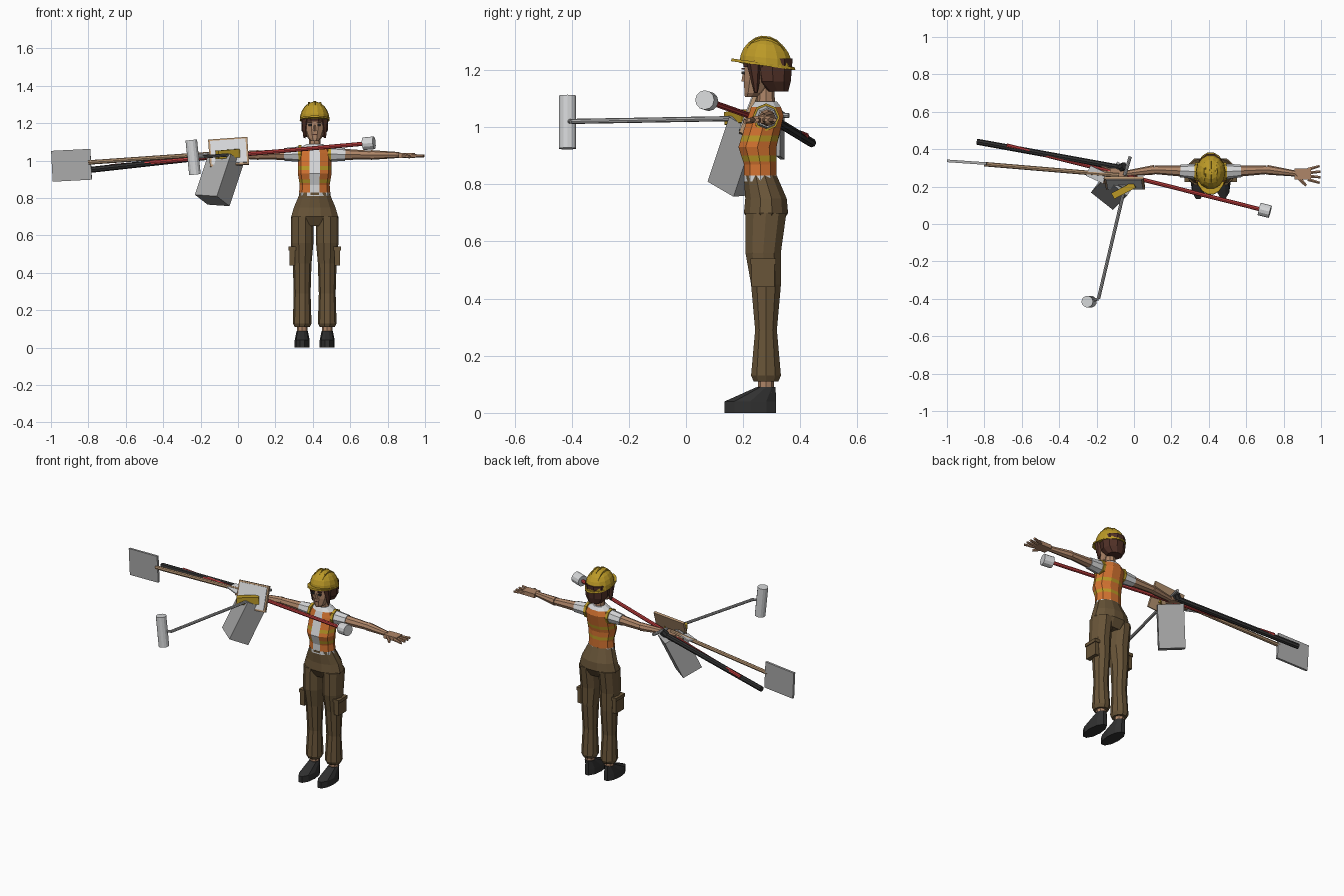
import bpy, bmesh, math
from mathutils import Vector, Matrix, Euler

if "Cube" in bpy.data.objects:
    bpy.data.objects.remove(bpy.data.objects["Cube"], do_unlink=True)

# Centre line of the standing worker
CENTRE_X, CENTRE_Y = .41, .28


def colour(name, red, green, blue):
    material = bpy.data.materials.new(name)
    material.use_nodes = True
    material.diffuse_color = (red, green, blue, 1)
    shader = material.node_tree.nodes["Principled BSDF"]
    shader.inputs["Base Color"].default_value = (red, green, blue, 1)
    return material


yellow = colour("safety_yellow", .5, .32, .02)
brown = colour("hair_brown", .08, .03, .02)
skin = colour("skin", .43, .24, .14)
orange = colour("vest_orange", .65, .17, .03)
pale = colour("pale_grey", .66, .67, .68)
cloth = colour("trouser_brown", .14, .09, .04)
charcoal = colour("charcoal", .03, .03, .03)
red = colour("handle_red", .55, .05, .05)
wood = colour("wood", .47, .3, .17)
steel = colour("steel_grey", .4, .4, .4)


def finish(name, bm, *materials):
    bmesh.ops.recalc_face_normals(bm, faces=bm.faces)
    mesh = bpy.data.meshes.new(name)
    bm.to_mesh(mesh)
    bm.free()
    for material in materials:
        mesh.materials.append(material)
    bpy.context.collection.objects.link(bpy.data.objects.new(name, mesh))


def body(across, forward, height, side=1):
    """Point measured from the worker's centre line; side mirrors it."""
    return Vector((CENTRE_X + side * across, CENTRE_Y - forward, height))


def loft(name, rings, *materials, across=0, sides=10, tilt=0, cuts=(), rule=None):
    """Skin elliptical rings of (height, half width, half depth, forward shift)."""
    bm = bmesh.new()
    loops = []
    for height, width, depth, forward in rings:
        loop = []
        for i in range(sides):
            angle = math.tau * (i + .5) / sides
            x, ahead = width * math.sin(angle), depth * math.cos(angle)
            loop.append(bm.verts.new(body(across + x, forward + ahead, height + tilt * ahead)))
        loops.append(loop)
    for lower, upper in zip(loops, loops[1:]):
        for i in range(sides):
            bm.faces.new((lower[i - 1], lower[i], upper[i], upper[i - 1]))
    bm.faces.new(loops[0])
    bm.faces.new(loops[-1])
    for height in cuts:
        bmesh.ops.bisect_plane(bm, geom=bm.verts[:] + bm.edges[:] + bm.faces[:],
                               plane_co=(0, 0, height), plane_no=(0, 0, 1))
    if rule:
        for face in bm.faces:
            face.material_index = rule(face.calc_center_median())
    finish(name, bm, *materials)


def rod(name, start, end, radius, material, end_radius=None, sides=8):
    start, end = Vector(start), Vector(end)
    span = end - start
    turn = span.to_track_quat("Z", "Y").to_matrix().to_4x4()
    bm = bmesh.new()
    bmesh.ops.create_cone(bm, cap_ends=True, segments=sides, radius1=radius,
                          radius2=end_radius or radius, depth=span.length,
                          matrix=Matrix.Translation((start + end) / 2) @ turn)
    finish(name, bm, material)


def box(name, centre, size, material, rotation=Matrix.Identity(3)):
    bm = bmesh.new()
    bmesh.ops.create_cube(bm, size=1, matrix=Matrix.Translation(centre)
                          @ rotation.to_4x4() @ Matrix.Diagonal((*size, 1)))
    finish(name, bm, material)


def turned(x=0, y=0, z=0):
    return Euler((math.radians(x), math.radians(y), math.radians(z))).to_matrix()


# Vest: pale shirt strip, hem and collar, with two yellow bands
HEM, COLLAR = .83, 1.07
BANDS = ((.88, .9), (.95, .97))


def vest_colour(point):
    strip = abs(point.x - CENTRE_X) < .01 and point.y < CENTRE_Y
    if strip or not HEM < point.z < COLLAR:
        return 1
    return 2 if any(low < point.z < high for low, high in BANDS) else 0


loft("vest", [(.81, .085, .06, .02), (.87, .08, .06, .02), (.93, .09, .07, .03),
              (1.04, .09, .065, 0), (COLLAR, .075, .055, 0), (1.09, .04, .04, 0)],
     orange, pale, yellow, cuts=(HEM, *sum(BANDS, ())), rule=vest_colour)
loft("hips", [(.65, .11, .05, 0), (.7, .13, .08, 0), (.75, .115, .075, 0),
              (HEM, .08, .06, .02)], cloth, sides=12)

# Paired limbs and face details
for side, tag in ((1, "left_"), (-1, "right_")):
    def place(across, forward, height):
        return body(across, forward, height, side)

    stance = side * .067
    loft(tag + "trouser_leg", [(.11, .04, .045, 0), (.13, .05, .055, 0),
                               (.29, .045, .04, 0), (.45, .05, .055, 0),
                               (.56, .06, .065, .01), (.7, .06, .075, 0)],
         cloth, across=stance)
    loft(tag + "shoe", [(0, .04, .095, .055), (.04, .04, .095, .055),
                        (.09, .03, .035, 0)], charcoal, across=stance)
    rod(tag + "ankle", place(.067, 0, .07), place(.067, 0, .12), .028, skin)
    box(tag + "cargo_pocket", place(.12, .01, .49), (.03, .08, .1), cloth)
    box(tag + "pocket_flap", place(.12, .01, .53), (.04, .09, .02), cloth)

    shoulder, elbow = place(.07, 0, 1.035), place(.3, -.01, 1.03)
    wrist, knuckles = place(.45, .01, 1.03), place(.52, .015, 1.025)
    rod(tag + "armhole_trim", shoulder, shoulder.lerp(elbow, .07), .048, yellow)
    rod(tag + "sleeve", shoulder, shoulder.lerp(elbow, .4), .042, pale, .034)
    rod(tag + "upper_arm", shoulder, elbow, .034, skin, .023)
    rod(tag + "forearm", elbow, wrist, .026, skin, .016)
    box(tag + "palm", wrist.lerp(knuckles, .6), (.09, .06, .025), skin)
    for finger in range(4):
        fan = finger - 1.5
        base = knuckles + Vector((0, fan * .018, 0))
        reach = Vector((side * (.07 - .005 * abs(fan)), fan * .012, 0))
        rod(f"{tag}finger_{finger}", base, base + reach, .01, skin, .007, sides=6)
    rod(tag + "thumb", wrist, place(.51, .075, 1.02), .014, skin, .008, sides=6)

    box(tag + "eye", place(.023, .08, 1.19), (.018, .01, .009), charcoal)
    box(tag + "eyebrow", place(.023, .08, 1.205), (.024, .01, .005), brown)
    rod(tag + "hair_lock", place(.045, .04, 1.23), place(.055, .035, 1.12),
        .03, brown, .006, sides=6)

# Head and hair
rod("neck", body(0, 0, 1.06), body(0, 0, 1.15), .033, skin, .028)
loft("head", [(1.105, .02, .02, .055), (1.12, .037, .035, .042),
              (1.16, .053, .055, .025), (1.25, .06, .066, .01)], skin)
rod("nose", body(0, .075, 1.16), body(0, .077, 1.19), .011, skin, .004, sides=4)
box("mouth", body(0, .072, 1.14), (.025, .01, .005), brown)
loft("bob_hair", [(1.125, .045, .04, -.04), (1.16, .07, .065, -.025),
                  (1.24, .072, .077, -.02)], brown)
loft("fringe", [(1.21, .062, .064, .018), (1.24, .065, .07, .015)], brown)


# Hard hat: sloping brim, domed shell and three raised ribs
def dome(depth, rise, width=None):
    for step in range(6):
        angle = math.radians(step * 16)
        shrink = math.cos(angle)
        yield 1.215 + rise * math.sin(angle), width or .08 * shrink, depth * shrink, 0


loft("hat_brim", [(1.215, .08, .115, .01), (1.225, .08, .112, .01)],
     yellow, sides=16, tilt=.14)
loft("hat_shell", dome(.095, .1), yellow, sides=14, tilt=.1)
loft("hat_rib", dome(.1, .105, .006), yellow, sides=6, tilt=.1)
for across in (-.03, .03):
    loft("hat_side_rib", dome(.094, .098, .006), yellow, across=across, sides=6, tilt=.1)

# Shovel
rod("shovel_handle", (-.08, .26, 1.04), (-.8, .32, .99), .012, wood)
box("shovel_blade", (-.89, .33, .975), (.21, .014, .165), steel, turned(y=-3, z=-4))

# Long red pole with a pale head, and a dark pole beside it
tip, tail = Vector((.67, .08, 1.09)), Vector((-.68, .42, .97))
rod("red_pole", tail, tip, .011, red)
rod("pole_head", tip, tip + (tip - tail).normalized() * .06, .034, pale, sides=12)
dark_end = Vector((-.07, .3, 1.03))
rod("dark_pole", (-.84, .44, .945), dark_end, .016, charcoal)
rod("dark_pole_cap", dark_end, dark_end + Vector((.02, .01, .02)), .022, charcoal)

# Paint roller
crank = Vector((-.19, -.4, 1.02))
rod("roller_rod", crank, (-.055, .17, 1.03), .009, steel)
rod("roller_axle", crank, (-.24, -.415, 1.02), .008, steel)
rod("roller_sleeve", (-.23, -.415, .925), (-.25, -.415, 1.11), .031, pale, sides=14)

# Leaning steel container
up = Vector((.3, .3, .9)).normalized()
deep = up.cross((.8, -.6, 0)).normalized()
box("steel_container", (-.1, .205, .9), (.15, .125, .25), steel,
    Matrix((deep.cross(up), deep, up)).transposed())

# Pale-faced board and small hand tools
lean = turned(x=-21, y=-4)
board = Vector((-.05, .22, 1.045))
box("board", board, (.21, .014, .155), wood, lean)
box("board_face", board - lean.col[1] * .008, (.19, .006, .135), pale, lean)
box("yellow_tool", (-.055, .18, 1.035), (.13, .035, .045), yellow, turned(y=-4, z=28))
box("scraper_blade", (-.2, .265, 1.035), (.1, .06, .008), pale, turned(x=10, z=-25))
rod("scraper_handle", (-.16, .25, 1.035), (-.05, .2, 1.035), .011, steel)
rod("steel_spike", (-.05, .26, 1.05), (-.02, .36, 1.04), .009, steel)
